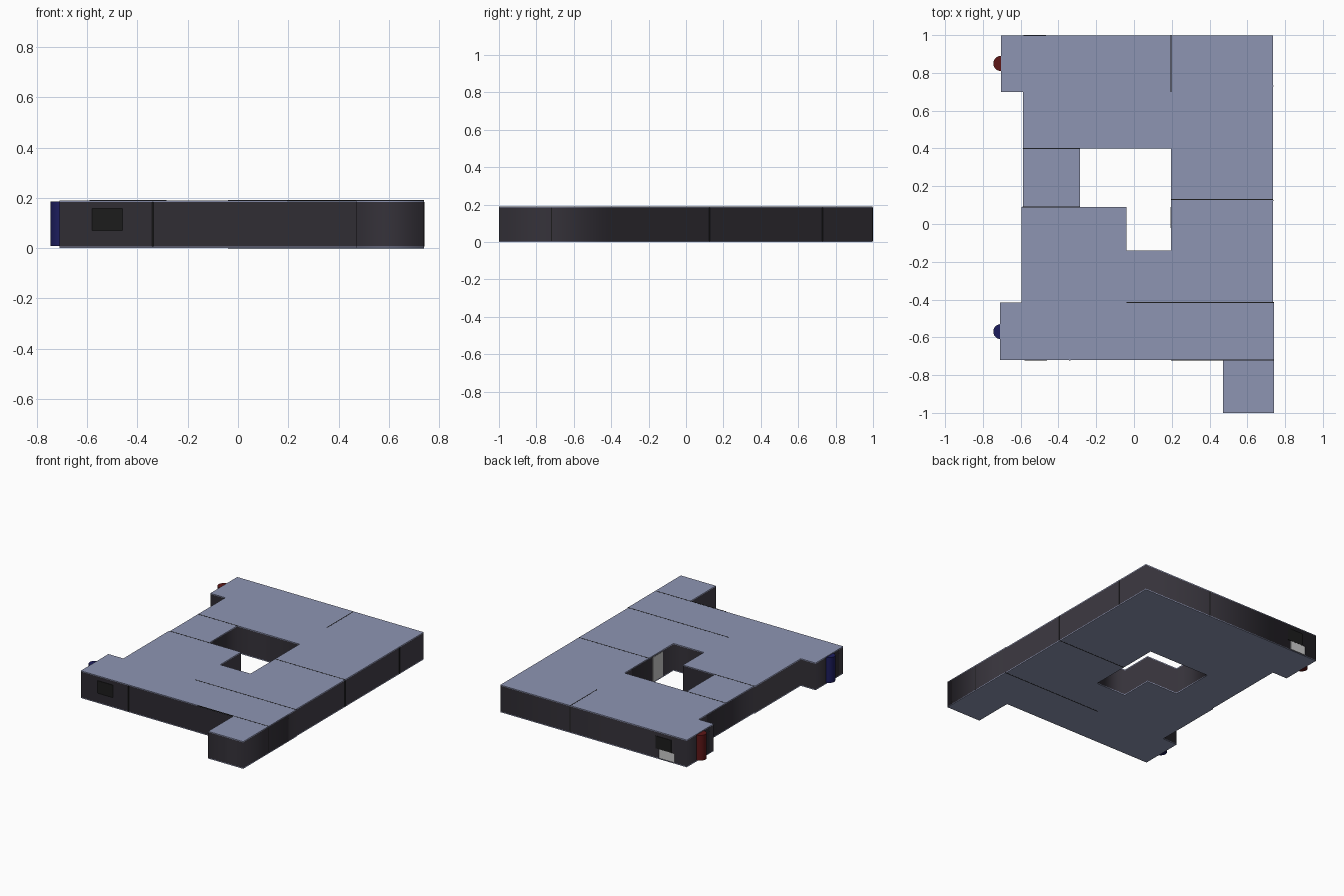
import bpy, math

if "Cube" in bpy.data.objects:
    bpy.data.objects.remove(bpy.data.objects["Cube"])

H = 0.19      # total height
T = 0.006     # slab thickness

OUTER = [(-.704, .997), (.736, .997), (.736, -.413), (.74, -.413), (.74, -1), (.47, -1),
         (.47, -.72), (-.71, -.72), (-.71, -.415), (-.595, -.415), (-.595, .09),
         (-.588, .09), (-.588, .7), (-.704, .7)]
COURT = [(-.285, .4), (.195, .4), (.195, -.14), (-.04, -.14), (-.04, .09), (-.285, .09)]


def mat(name, rgb):
    m = bpy.data.materials.new(name)
    m.diffuse_color = (*rgb, 1)
    m.use_nodes = True
    m.node_tree.nodes["Principled BSDF"].inputs["Base Color"].default_value = m.diffuse_color
    return m


SLAB = mat("slab_blue_grey", (.27, .30, .45))
WALL = mat("wall_dark", (.036, .032, .042))
BLACK = mat("black", (.012, .012, .012))
PALE = mat("pale", (.6, .6, .6))
RED = mat("dark_red", (.11, .008, .008))
BLUE = mat("dark_blue", (.012, .012, .11))


def plan(name, z0, z1, m):
    """Extrude the floor plan, with its courtyard hole, from z0 to z1."""
    cu = bpy.data.curves.new(name + "_profile", 'CURVE')
    cu.dimensions = '2D'
    cu.fill_mode = 'BOTH'
    cu.extrude = (z1 - z0) / 2
    for pts in (OUTER, COURT):
        s = cu.splines.new('POLY')
        s.points.add(len(pts) - 1)
        for p, (x, y) in zip(s.points, pts):
            p.co = (x, y, 0, 1)
        s.use_cyclic_u = True
    tmp = bpy.data.objects.new(name + "_tmp", cu)
    bpy.context.collection.objects.link(tmp)
    dg = bpy.context.evaluated_depsgraph_get()
    me = bpy.data.meshes.new_from_object(tmp.evaluated_get(dg))
    bpy.data.objects.remove(tmp)
    me.materials.clear()
    me.materials.append(m)
    ob = bpy.data.objects.new(name, me)
    ob.location.z = (z0 + z1) / 2
    bpy.context.collection.objects.link(ob)


def box(name, x0, x1, y0, y1, z0, z1, m):
    bpy.ops.mesh.primitive_cube_add(size=1, location=((x0 + x1) / 2, (y0 + y1) / 2, (z0 + z1) / 2))
    ob = bpy.context.object
    ob.name = name
    ob.scale = (x1 - x0, y1 - y0, z1 - z0)
    ob.data.materials.append(m)


def pipe(name, x, y, m):
    bpy.ops.mesh.primitive_cylinder_add(vertices=32, radius=.04, depth=.176, location=(x, y, .097))
    ob = bpy.context.object
    ob.name = name
    ob.data.materials.append(m)
    bpy.ops.object.shade_smooth_by_angle(angle=math.radians(40))


# Floor, walls and roof
plan("floor", 0, T, SLAB)
plan("walls", T, H - T, WALL)
plan("roof", H - T, H, SLAB)

# Joints between roof and floor sections
w, e = .003, .0006
roof_joints = [(.195 - w, .195 + w, .7, .997), (.195, .736, .13 - w, .13 + w),
               (-.04, .74, -.415 - w, -.415 + w), (-.588, -.285, .4 - w, .4 + w),
               (-.59, -.285, .09 - w, .09 + w), (.195, .74, -.72 - w, -.72 + w)]
for i, (a, b, c, d) in enumerate(roof_joints):
    box(f"roof_joint_{i}", a, b, c, d, H - T / 2, H + e, BLACK)
for i in (1, 2):
    a, b, c, d = roof_joints[i]
    box(f"floor_joint_{i}", a, b, c, d, -e, T / 2, BLACK)

# Vertical wall joints
for i, (x, y) in enumerate([(-.34, -.72), (.195, .997), (.736, .125), (.738, -.72), (.736, .73)]):
    box(f"wall_joint_{i}", x - w, x + w, y - w, y + w, T, H - T, BLACK)

# Round corner pipes half sunk in the end walls
pipe("red_pipe", -.705, .85, RED)
pipe("blue_pipe", -.705, -.57, BLUE)

# Wall panels
box("front_panel", -.58, -.46, -.723, -.71, .07, .157, BLACK)
box("back_upper_panel", -.585, -.465, .99, 1, .07, .157, BLACK)
box("back_lower_panel", -.61, -.49, .99, .999, .008, .07, PALE)
box("courtyard_panel", .192, .2, -.02, .09, .01, .18, PALE)
